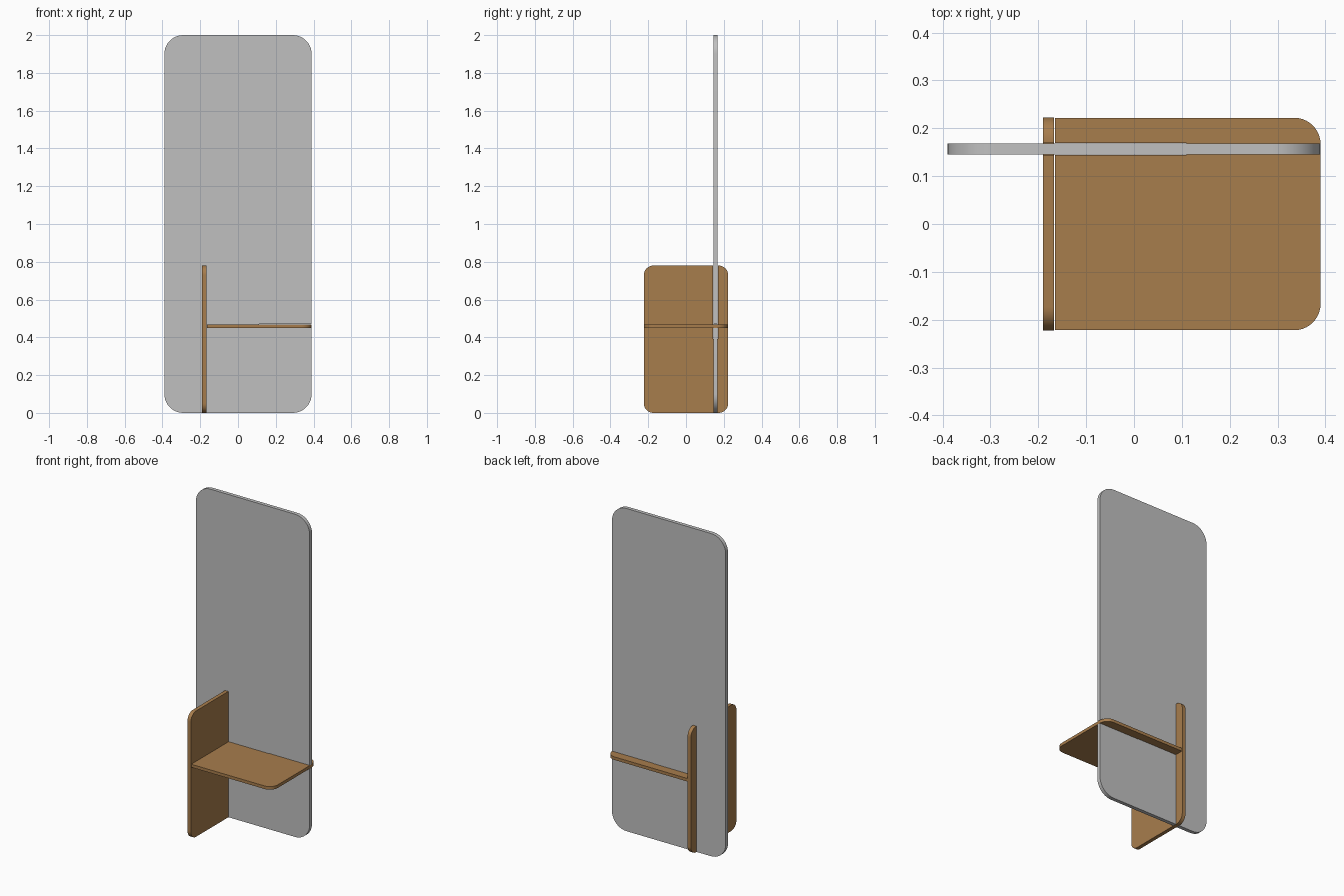
import bpy, bmesh, math
from mathutils import Vector

if "Cube" in bpy.data.objects:
    bpy.data.objects.remove(bpy.data.objects["Cube"])


def material(name, rgb):
    m = bpy.data.materials.new(name)
    m.diffuse_color = (*rgb, 1)
    m.use_nodes = True
    m.node_tree.nodes["Principled BSDF"].inputs["Base Color"].default_value = m.diffuse_color
    return m


wood = material("warm wood", (0.39, 0.205, 0.073))
grey = material("light grey", (0.53, 0.53, 0.53))


def rounded(corners, steps=10):
    """Outline from (u, v, radius) corners; radius 0 keeps a sharp corner."""
    pts = []
    for i, (u, v, r) in enumerate(corners):
        p = Vector((u, v))
        if r == 0:
            pts.append(p)
            continue
        a = (Vector(corners[i - 1][:2]) - p).normalized()
        b = (Vector(corners[(i + 1) % len(corners)][:2]) - p).normalized()
        centre = p + (a + b) * r
        for k in range(steps + 1):
            t = k / steps * math.pi / 2
            pts.append(centre - b * r * math.cos(t) - a * r * math.sin(t))
    return pts


def board(name, corners, place, lo, hi, mat):
    """Flat board: outline extruded from lo to hi, place maps (u, v, w) to xyz."""
    bm = bmesh.new()
    pts = rounded(corners)
    face = bm.faces.new([bm.verts.new(place(p.x, p.y, lo)) for p in pts])
    ext = bmesh.ops.extrude_face_region(bm, geom=[face])
    shift = Vector(place(0, 0, hi)) - Vector(place(0, 0, lo))
    bmesh.ops.translate(bm, vec=shift,
                        verts=[g for g in ext["geom"] if isinstance(g, bmesh.types.BMVert)])
    bmesh.ops.recalc_face_normals(bm, faces=bm.faces)
    me = bpy.data.meshes.new(name)
    bm.to_mesh(me)
    bm.free()
    me.materials.append(mat)
    ob = bpy.data.objects.new(name, me)
    bpy.context.collection.objects.link(ob)
    bpy.ops.object.select_all(action='DESELECT')
    ob.select_set(True)
    bpy.context.view_layer.objects.active = ob
    bpy.ops.object.shade_smooth_by_angle(angle=math.radians(30))
    return ob


# Shared positions: panel depth, side board width, seat height, joint middles
P0, P1 = 0.145, 0.168
B0, B1 = -0.19, -0.167
S0, S1 = 0.45, 0.469
MID_X, MID_Z, GAP = 0.11, 0.39, 0.001

# Tall back panel, slotted from below for the side board and from the right for the seat
board("back_panel", [
    (-0.39, 0, 0.1), (B0 - GAP, 0, 0), (B0 - GAP, MID_Z, 0), (B1 + GAP, MID_Z, 0), (B1 + GAP, 0, 0),
    (0.39, 0, 0.1), (0.39, S0 - GAP, 0), (MID_X, S0 - GAP, 0), (MID_X, S1 + GAP, 0),
    (0.39, S1 + GAP, 0), (0.39, 2, 0.1), (-0.39, 2, 0.1)],
    lambda u, v, w: (u, w, v), P0, P1, grey)

# Upright side board, slotted from above
board("side_board", [
    (-0.223, 0, 0.05), (0.223, 0, 0.05), (0.223, 0.78, 0.05), (P1 + GAP, 0.78, 0),
    (P1 + GAP, MID_Z, 0), (P0 - GAP, MID_Z, 0), (P0 - GAP, 0.78, 0), (-0.223, 0.78, 0.05)],
    lambda u, v, w: (w, u, v), B0, B1, wood)

# Seat, slotted from its left end
board("seat", [
    (-0.165, -0.222, 0), (0.39, -0.222, 0.055), (0.39, 0.222, 0.055), (-0.165, 0.222, 0),
    (-0.165, P1 + GAP, 0), (MID_X, P1 + GAP, 0), (MID_X, P0 - GAP, 0), (-0.165, P0 - GAP, 0)],
    lambda u, v, w: (u, v, w), S0, S1, wood)
